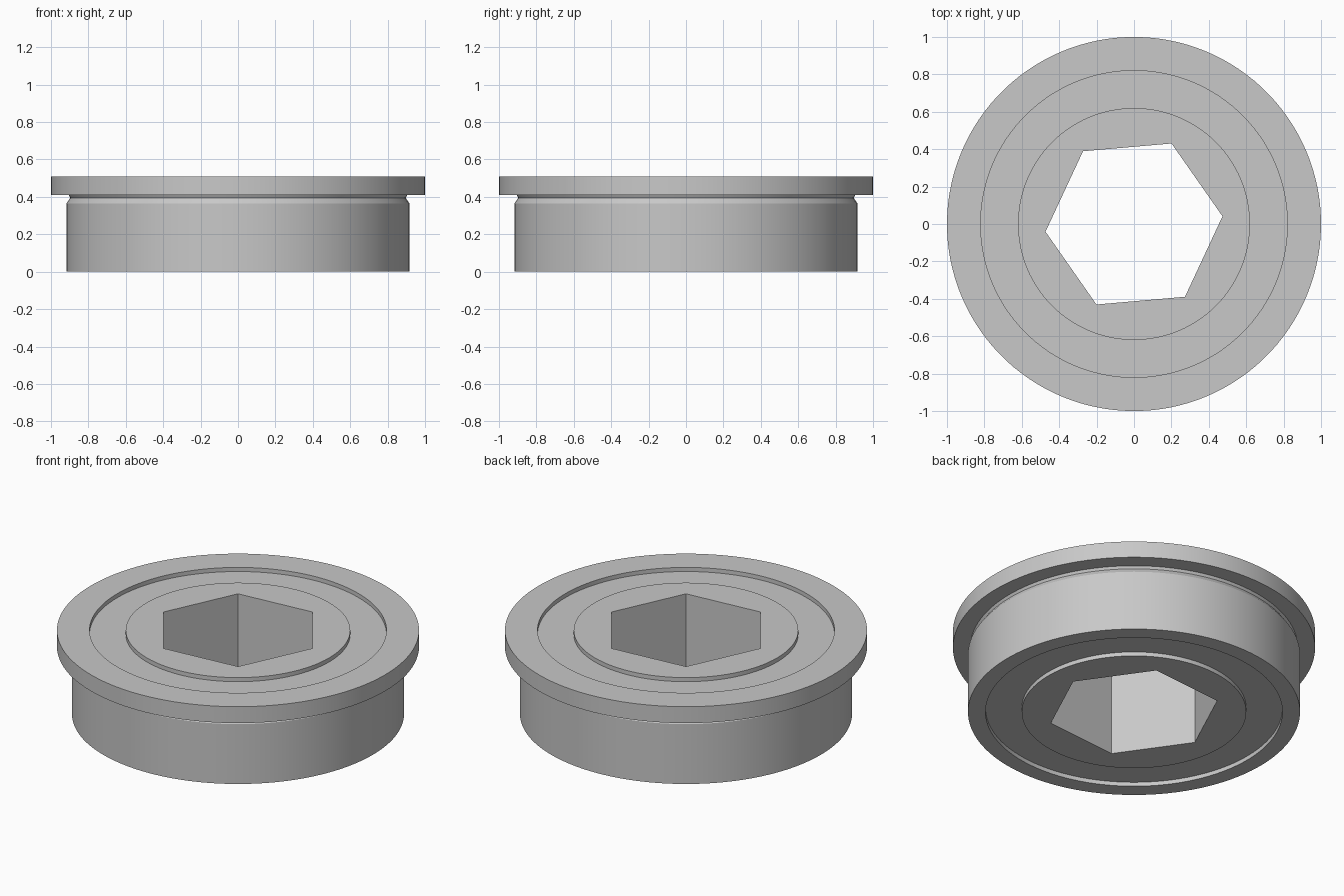
import bpy, bmesh
from math import cos, sin, pi, radians

cube = bpy.data.objects.get("Cube")
if cube:
    bpy.data.objects.remove(cube, do_unlink=True)

SEGMENTS = 120
BORE_TURN = radians(5)      # rotation of the hexagonal bore
HEIGHT = 0.51
RECESS = 0.025              # how far the seal sits below each face
INNER_R, SEAL_R = 0.62, 0.82
BORE_R = 0.475              # corner radius of the bore

steel = bpy.data.materials.new("steel_grey")
steel.use_nodes = True
grey = (0.58, 0.58, 0.58, 1)
steel.diffuse_color = grey
steel.node_tree.nodes["Principled BSDF"].inputs["Base Color"].default_value = grey


def hexagon(a):
    """Distance from the axis to the hexagon's edge at angle a."""
    return BORE_R * cos(pi / 6) / cos(a % (pi / 3) - pi / 6)


def ring(name, profile):
    """Sweep a closed (radius, z) profile round z; a radius may be a function of angle."""
    bm = bmesh.new()
    loops = []
    for i in range(SEGMENTS):
        a = 2 * pi * i / SEGMENTS
        loop = []
        for r, z in profile:
            d = r(a) if callable(r) else r
            loop.append(bm.verts.new((d * cos(a + BORE_TURN), d * sin(a + BORE_TURN), z)))
        loops.append(loop)
    n = len(profile)
    for i in range(SEGMENTS):
        p, q = loops[i], loops[(i + 1) % SEGMENTS]
        for j in range(n):
            k = (j + 1) % n
            bm.faces.new((p[j], q[j], q[k], p[k]))
    bmesh.ops.recalc_face_normals(bm, faces=bm.faces)
    mesh = bpy.data.meshes.new(name)
    bm.to_mesh(mesh)
    bm.free()
    mesh.materials.append(steel)
    obj = bpy.data.objects.new(name, mesh)
    bpy.context.collection.objects.link(obj)
    bpy.ops.object.select_all(action='DESELECT')
    obj.select_set(True)
    bpy.context.view_layer.objects.active = obj
    bpy.ops.object.shade_smooth_by_angle(angle=radians(20))
    return obj


# Outer race with flange and relief groove beneath it
ring("flanged_outer_race", [
    (SEAL_R, 0), (0.917, 0), (0.917, 0.365), (0.897, 0.395), (0.905, 0.41),
    (1, 0.41), (1, HEIGHT), (SEAL_R, HEIGHT)])

# Recessed seal filling the gap between the races
ring("seal", [
    (INNER_R, RECESS), (SEAL_R, RECESS),
    (SEAL_R, HEIGHT - RECESS), (INNER_R, HEIGHT - RECESS)])

# Inner race with hexagonal bore
ring("hex_inner_race", [
    (hexagon, 0), (INNER_R, 0), (INNER_R, HEIGHT), (hexagon, HEIGHT)])
